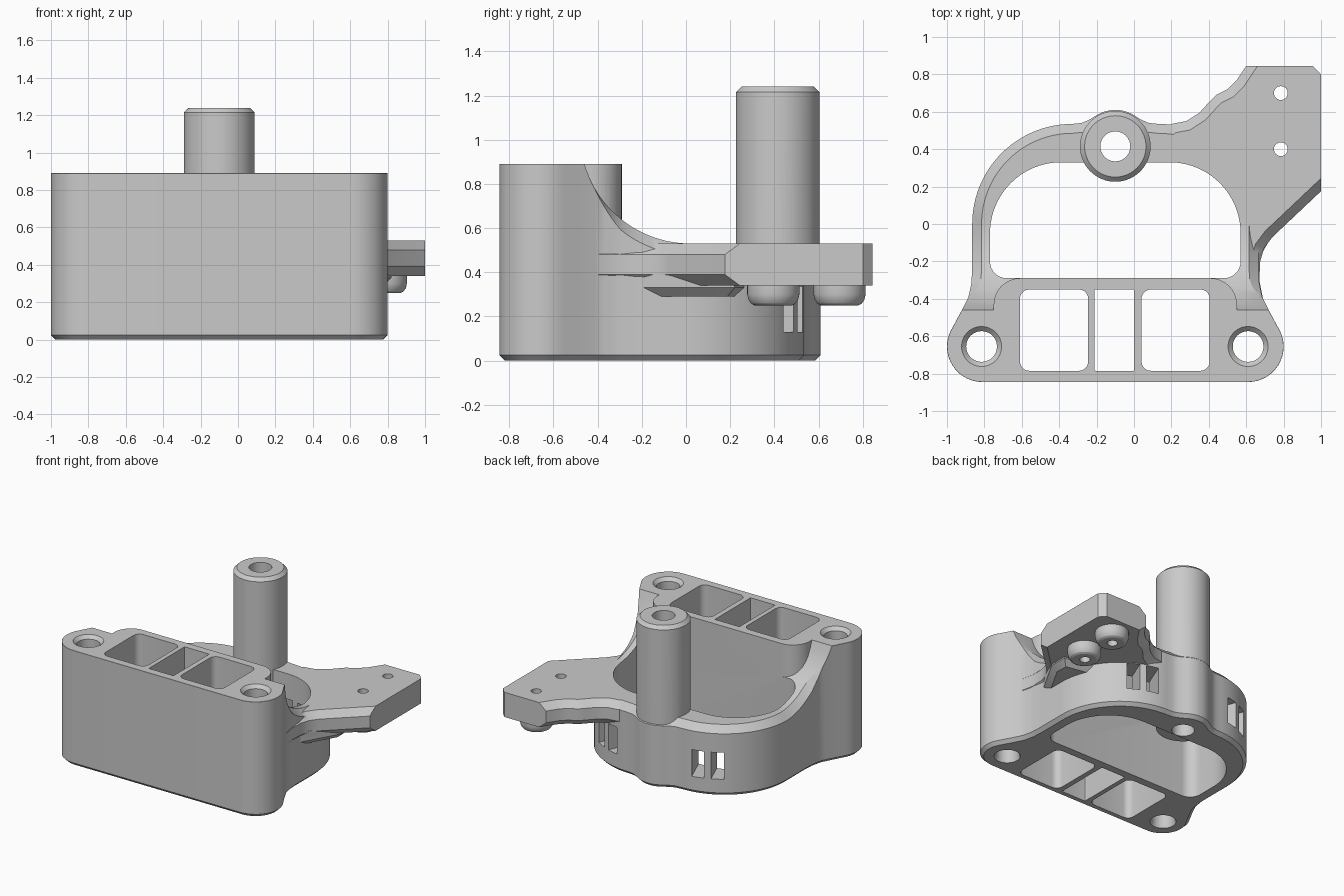
import bpy, bmesh, math
from mathutils import Matrix, Vector

if "Cube" in bpy.data.objects:
    bpy.data.objects.remove(bpy.data.objects["Cube"])

MID = -0.1      # symmetry plane of the housing
POST = (MID, 0.415)

grey = bpy.data.materials.new("plain grey")
grey.use_nodes = True
grey.diffuse_color = (0.59, 0.59, 0.59, 1)
grey.node_tree.nodes["Principled BSDF"].inputs["Base Color"].default_value = (0.59, 0.59, 0.59, 1)


def arc(cx, cy, r, a0, a1, n=14):
    steps = [math.radians(a0 + (a1 - a0) * i / n) for i in range(n + 1)]
    return [(cx + r * math.cos(a), cy + r * math.sin(a)) for a in steps]


def mirrored(half):
    """Close a right half outline, given around the symmetry plane."""
    return [(MID + u, y) for u, y in half] + [(MID - u, y) for u, y in reversed(half)]


def densify(points, step):
    out = []
    for a, b in zip(points, points[1:]):
        n = max(1, math.ceil(math.dist(a, b) / step))
        out += [tuple(Vector(a).lerp(Vector(b), i / n)) for i in range(n)]
    return out + [points[-1]]


def inset(outline, amount):
    """Offset a counter-clockwise outline inwards; amount depends on y."""
    out = []
    for i, p in enumerate(outline):
        prev, here, nxt = Vector(outline[i - 1]), Vector(p), Vector(outline[(i + 1) % len(outline)])
        a, b = (here - prev).normalized(), (nxt - here).normalized()
        side = Vector((-a.y - b.y, a.x + b.x)) / (1 + a.dot(b))
        out.append(tuple(here + side * amount(p[1])))
    return out


def loft(name, loops, ladder=False):
    """Skin stacked loops; a ladder cap joins each point to its mirror twin."""
    bm = bmesh.new()
    rings = [[bm.verts.new(p) for p in loop] for loop in loops]
    n = len(rings[0])
    for low, high in zip(rings, rings[1:]):
        for i in range(n):
            j = (i + 1) % n
            bm.faces.new((low[i], low[j], high[j], high[i]))
    bm.faces.new(rings[0][::-1])
    top = rings[-1]
    if ladder:
        for i in range(n // 2 - 1):
            bm.faces.new((top[i], top[i + 1], top[n - 2 - i], top[n - 1 - i]))
    else:
        bm.faces.new(top)
    bmesh.ops.recalc_face_normals(bm, faces=bm.faces)
    mesh = bpy.data.meshes.new(name)
    bm.to_mesh(mesh)
    bm.free()
    mesh.materials.append(grey)
    obj = bpy.data.objects.new(name, mesh)
    bpy.context.collection.objects.link(obj)
    return obj


def layered(name, outline, layers):
    """Prism whose outline is inset by a given amount at each height."""
    return loft(name, [[(x, y, z) for x, y in inset(outline, lambda _: d)] for z, d in layers])


def prism(name, outline, z0, z1):
    return layered(name, outline, [(z0, 0), (z1, 0)])


def disc(name, x, y, layers, n=48):
    return loft(name, [[(px, py, z) for px, py in arc(x, y, r, 0, 360 - 360 / n, n - 1)]
                       for z, r in layers])


def box(name, x0, x1, y0, y1, z0, z1, r):
    pts = []
    for cx, cy, a in ((x1 - r, y0 + r, -90), (x1 - r, y1 - r, 0),
                      (x0 + r, y1 - r, 90), (x0 + r, y0 + r, 180)):
        pts += arc(cx, cy, r, a, a + 90, 5)
    return prism(name, pts, z0, z1)


def combine(target, tool, operation):
    mod = target.modifiers.new("join", 'BOOLEAN')
    mod.object, mod.operation, mod.solver = tool, operation, 'EXACT'
    graph = bpy.context.evaluated_depsgraph_get()
    result = bpy.data.meshes.new_from_object(target.evaluated_get(graph))
    target.modifiers.clear()
    target.data = result
    bpy.data.objects.remove(tool)


def add(tool):
    combine(housing, tool, 'UNION')


def cut(tool):
    combine(housing, tool, 'DIFFERENCE')


def height(y):
    """Tall front block, concave sweep, low rear wall."""
    if y <= -0.46:
        return 0.89
    return 0.53 if y >= 0.02 else 1.03 - math.sqrt(0.25 - (y - 0.02) ** 2)


def rim(y):
    """Top chamfer of the wall, fading out towards the front block."""
    return 0.05 * min(1, max(0.02, (y + 0.42) / 0.12))


# Housing: footprint with two rounded ears and a double-lobed rear wall
half = arc(0.71, -0.655, 0.19, -90, 25)
half += [(0.82, -0.46), (0.785, -0.39), (0.77, -0.32), (0.765, -0.24)]
half += arc(0.23, 0, 0.535, 0, 90, 24) + [(0.18, 0.54), (0.14, 0.557)]
half += arc(0, 0.42, 0.19, 55, 85, 6)
foot = mirrored(densify(half, 0.03))
housing = loft("bracket_housing", [
    [(x, y, 0) for x, y in inset(foot, lambda y: 0.025)],
    [(x, y, 0.025) for x, y in foot],
    [(x, y, height(y) - rim(y)) for x, y in foot],
    [(x, y, height(y)) for x, y in inset(foot, rim)]], ladder=True)

# Centre of the front block, full height with rounded rear corners
slab = [(0.65, -0.7)] + arc(0.51, -0.43, 0.14, 0, 90, 10)
add(prism("block_back", mirrored(slab), 0.1, 0.89))

# Side mounting plate, chamfered then trimmed square at its outer edges
plate = layered("plate", [
    (0.6, -0.44), (0.69, -0.4), (0.67, -0.3), (0.675, -0.2), (0.695, -0.13), (0.74, -0.07),
    (1.1, 0.27), (1.1, 0.95), (0.67, 0.95), (0.6, 0.845), (0.55, 0.77), (0.5, 0.72),
    (0.44, 0.69), (0.4, 0.65), (0.35, 0.595), (0.28, 0.55), (0.2, 0.535), (0.1, 0.45),
    (0.1, 0), (0.3, -0.3)], [(0.34, 0.05), (0.39, 0), (0.48, 0), (0.53, 0.05)])
combine(plate, prism("plate_trim", [(0, -0.6), (1, -0.6), (1, 0.8), (0.955, 0.845),
                                    (0, 0.845)], 0.2, 0.7), 'INTERSECT')
add(plate)
add(layered("plate_gusset", [(0.5, -0.2), (0.66, -0.2), (0.82, 0.08), (0.82, 0.22), (0.5, 0.28)],
            [(0.29, 0.04), (0.33, 0), (0.4, 0)]))

# Central opening
opening = arc(0.58, -0.2, 0.09, -90, 0, 8) + arc(0.29, -0.05, 0.38, 0, 90, 20)
cut(prism("opening_cutter", mirrored(opening), -0.2, 1.2))

# Tall post
add(disc("post", *POST, [(0.02, 0.189), (1.215, 0.189), (1.24, 0.164)], 64))
cut(disc("post_bore", *POST, [(-0.1, 0.08), (1.4, 0.08)]))

# Screw bosses under the plate
for y in (0.395, 0.695):
    add(disc("boss", 0.785, y, [(0.25, 0.085), (0.258, 0.1), (0.275, 0.112), (0.3, 0.118), (0.4, 0.118)]))
    cut(disc("boss_hole", 0.785, y + 0.005, [(0.1, 0.037), (0.7, 0.037)], 24))

# Ear bores with countersinks at both ends
for x in (MID - 0.715, MID + 0.71):
    cut(disc("ear_bore", x, -0.655, [(-0.1, 0.13), (0.025, 0.082), (0.865, 0.082), (0.915, 0.132)]))

# Three pockets through the front block
for x0, x1, r in ((-0.61, -0.245, 0.05), (-0.21, 0, 0.005), (0.04, 0.405, 0.05)):
    cut(box("pocket_cutter", x0, x1, -0.785, -0.35, -0.1, 1, r))

# Paired window slots in the rear lobes
for side in (-1, 1):
    for offset in (-0.07, 0.07):
        a = math.radians(90 - side * 22)
        place = Matrix.Translation((MID + side * 0.23, 0, 0)) @ Matrix.Rotation(a, 4, 'Z')
        slot = prism("window_cutter", [(0.25, offset - 0.045), (0.7, offset - 0.045),
                                       (0.7, offset + 0.045), (0.25, offset + 0.045)], 0.13, 0.335)
        slot.data.transform(place)
        cut(slot)

# Smooth curved walls, keep edges sharp
bpy.ops.object.select_all(action='DESELECT')
housing.select_set(True)
bpy.context.view_layer.objects.active = housing
bpy.ops.object.shade_smooth_by_angle(angle=math.radians(25))
